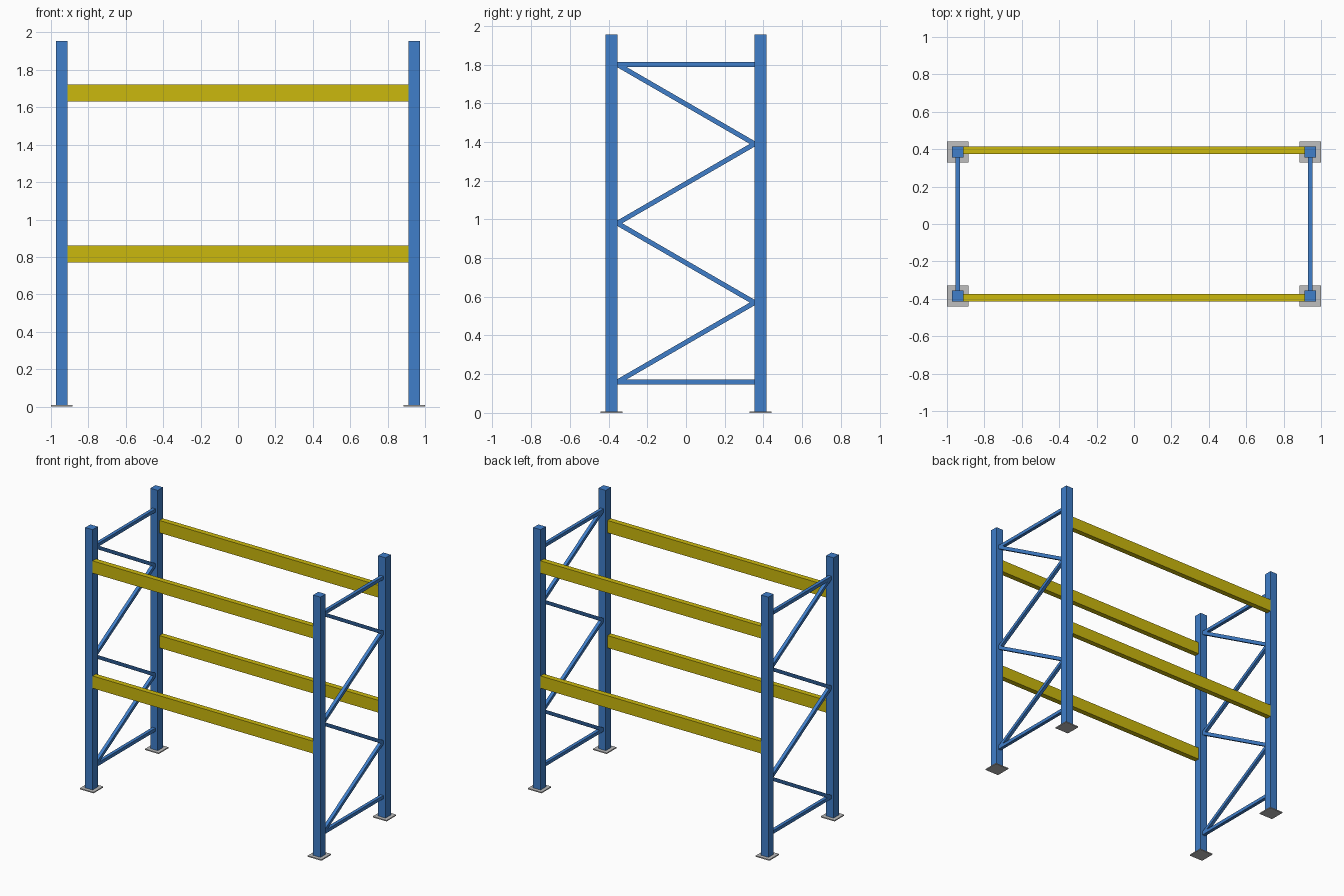
import bpy
from mathutils import Vector

cube = bpy.data.objects.get("Cube")
if cube:
    bpy.data.objects.remove(cube, do_unlink=True)


def make_material(name, color):
    mat = bpy.data.materials.new(name)
    mat.use_nodes = True
    mat.diffuse_color = (*color, 1)
    for node in mat.node_tree.nodes:
        if node.type == 'BSDF_PRINCIPLED':
            node.inputs["Base Color"].default_value = (*color, 1)
    return mat


blue = make_material("frame blue", (0.05, 0.21, 0.59))
yellow = make_material("beam yellow", (0.6, 0.48, 0.004))
grey = make_material("plate grey", (0.52, 0.52, 0.52))


def box(name, size, center, mat):
    bpy.ops.mesh.primitive_cube_add(size=1, location=center)
    obj = bpy.context.object
    obj.name = name
    for v in obj.data.vertices:
        v.co = [c * s for c, s in zip(v.co, size)]
    obj.data.materials.append(mat)
    return obj


def brace(name, start, end):
    """Square bar between two points that share the same x."""
    start, end = Vector(start), Vector(end)
    d = end - start
    bar = box(name, (BAR, d.length, BAR), (start + end) / 2, blue)
    bar.rotation_euler.x = Vector((d.y, d.z)).angle_signed(Vector((1, 0)))


POST_X, POST_Y, POST_W, HEIGHT = 0.943, 0.385, 0.061, 1.955
PLATE_W, PLATE_T = 0.114, 0.008
BEAM_H, BEAM_T = 0.092, 0.04
BAR = 0.025
INNER_Y = POST_Y - POST_W / 2
BRACE_LOW, BRACE_HIGH, BAYS = 0.16, 1.80, 4

for sx, side in ((1, "left"), (-1, "right")):
    x = sx * POST_X
    # Uprights and foot plates
    for sy, end in ((-1, "front"), (1, "back")):
        y = sy * POST_Y
        box(f"{end}_{side}_post", (POST_W, POST_W, HEIGHT - PLATE_T / 2),
            (x, y, (HEIGHT + PLATE_T / 2) / 2), blue)
        box(f"{end}_{side}_foot_plate", (PLATE_W, PLATE_W, PLATE_T),
            (x, y, PLATE_T / 2), grey)
    # Horizontal braces
    for z, level in ((BRACE_LOW, "lower"), (BRACE_HIGH, "upper")):
        brace(f"{level}_{side}_crossbar", (x, -INNER_Y, z), (x, INNER_Y, z))
    # Zigzag braces
    rise = (BRACE_HIGH - BRACE_LOW) / BAYS
    for i in range(BAYS):
        y = -INNER_Y if i % 2 == 0 else INNER_Y
        z = BRACE_LOW + i * rise
        low, high = (x, y, z), (x, -y, z + rise)
        brace(f"{side}_diagonal_{i + 1}", *((low, high) if y < 0 else (high, low)))

# Load beams, flush with the outer faces of the posts
for sy, end in ((-1, "front"), (1, "back")):
    y = sy * (POST_Y + POST_W / 2 - BEAM_T / 2)
    for z, level in ((0.815, "lower"), (1.676, "upper")):
        box(f"{level}_{end}_beam", (2 * POST_X - POST_W, BEAM_T, BEAM_H),
            (0, y, z), yellow)
